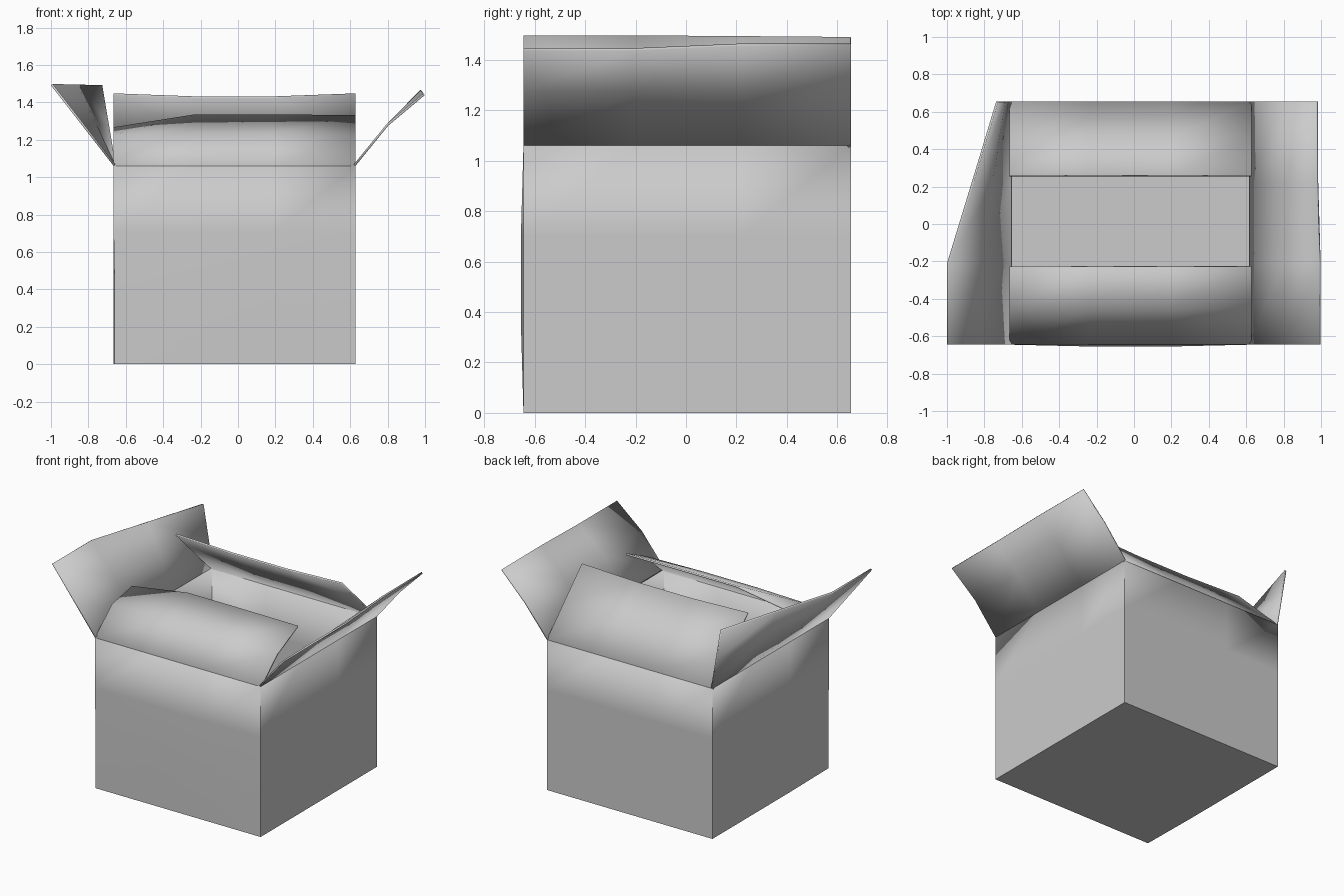
import bpy

if "Cube" in bpy.data.objects:
    bpy.data.objects.remove(bpy.data.objects["Cube"])

X0, X1, Y0, Y1, TOP, THICK = -0.665, 0.628, -0.645, 0.655, 1.06, 0.012


def build(name, verts, faces):
    """Make a sheet of cardboard: mesh plus inward thickness."""
    me = bpy.data.meshes.new(name)
    me.from_pydata(verts, [], faces)
    ob = bpy.data.objects.new(name, me)
    bpy.context.collection.objects.link(ob)
    mod = ob.modifiers.new("thickness", 'SOLIDIFY')
    mod.thickness, mod.offset, mod.use_even_offset = THICK, -1, True
    bpy.ops.object.select_all(action='DESELECT')
    ob.select_set(True)
    bpy.context.view_layer.objects.active = ob
    bpy.ops.object.shade_smooth_by_angle(angle=0.5)
    return ob


def spread(a, b, n=3):
    """Points along a line, last one left out."""
    return [tuple(p + (q - p) * i / n for p, q in zip(a, b)) for i in range(n)]


# Box body: rings of 12 points, with a slightly bulging front wall
corners = [(X0, Y0), (X1, Y0), (X1, Y1), (X0, Y1)]
ring = [p for i in range(4) for p in spread(corners[i], corners[(i + 1) % 4])]
verts = []
for level in range(4):
    for i, (x, y) in enumerate(ring):
        bulge = 0.01 if i in (1, 2) and level in (1, 2) else 0
        inset = 0.006 if i == 0 and level < 2 else 0
        verts.append((x + inset, y - bulge, TOP * level / 3))
faces = [(r * 12 + i, r * 12 + (i + 1) % 12, (r + 1) * 12 + (i + 1) % 12, (r + 1) * 12 + i)
         for r in range(3) for i in range(12)]
faces.append(tuple(reversed(range(12))))
build("box_body", verts, faces)


def flap(name, start, end, tips, mid=None):
    """Flap from a hinge line (counter-clockwise) to four tip points."""
    hinge = spread((*start, TOP), (*end, TOP)) + [(*end, TOP)]
    if mid is None:
        mid = [tuple((p + q) / 2 for p, q in zip(a, b)) for a, b in zip(hinge, tips)]
    quads = [(r * 4 + i, r * 4 + i + 1, r * 4 + i + 5, r * 4 + i + 4)
             for r in range(2) for i in range(3)]
    build(name, hinge + mid + tips, quads)


xs = [X0 + (X1 - X0) * i / 3 for i in range(4)]
ys = [Y0 + (Y1 - Y0) * i / 3 for i in range(4)]

# Front flap arches over and droops at its left corner
flap("front_flap", corners[0], corners[1],
     [(x, -0.23, z) for x, z in zip(xs, (1.267, 1.335, 1.335, 1.332))],
     [(x, -0.455, z) for x, z in zip(xs, (1.225, 1.235, 1.235, 1.225))])

# Right flap leans outward
flap("right_flap", corners[1], corners[2],
     [(x, y, z) for x, y, z in zip((0.998, 0.998, 0.985, 0.983), ys, (1.438, 1.438, 1.457, 1.457))],
     [(0.803, y, 1.275) for y in ys])

# Back flap leans inward
flap("back_flap", corners[2], corners[3],
     [(x, 0.263, z) for x, z in zip(reversed(xs), (1.448, 1.432, 1.432, 1.448))])

# Left flap twists from upright at the back to wide open at the front
flap("left_flap", corners[3], corners[0],
     [(x, y, z) for x, y, z in zip((-0.737, -0.868, -1.0, -1.0), reversed(ys),
                                   (1.488, 1.49, 1.491, 1.491))])
